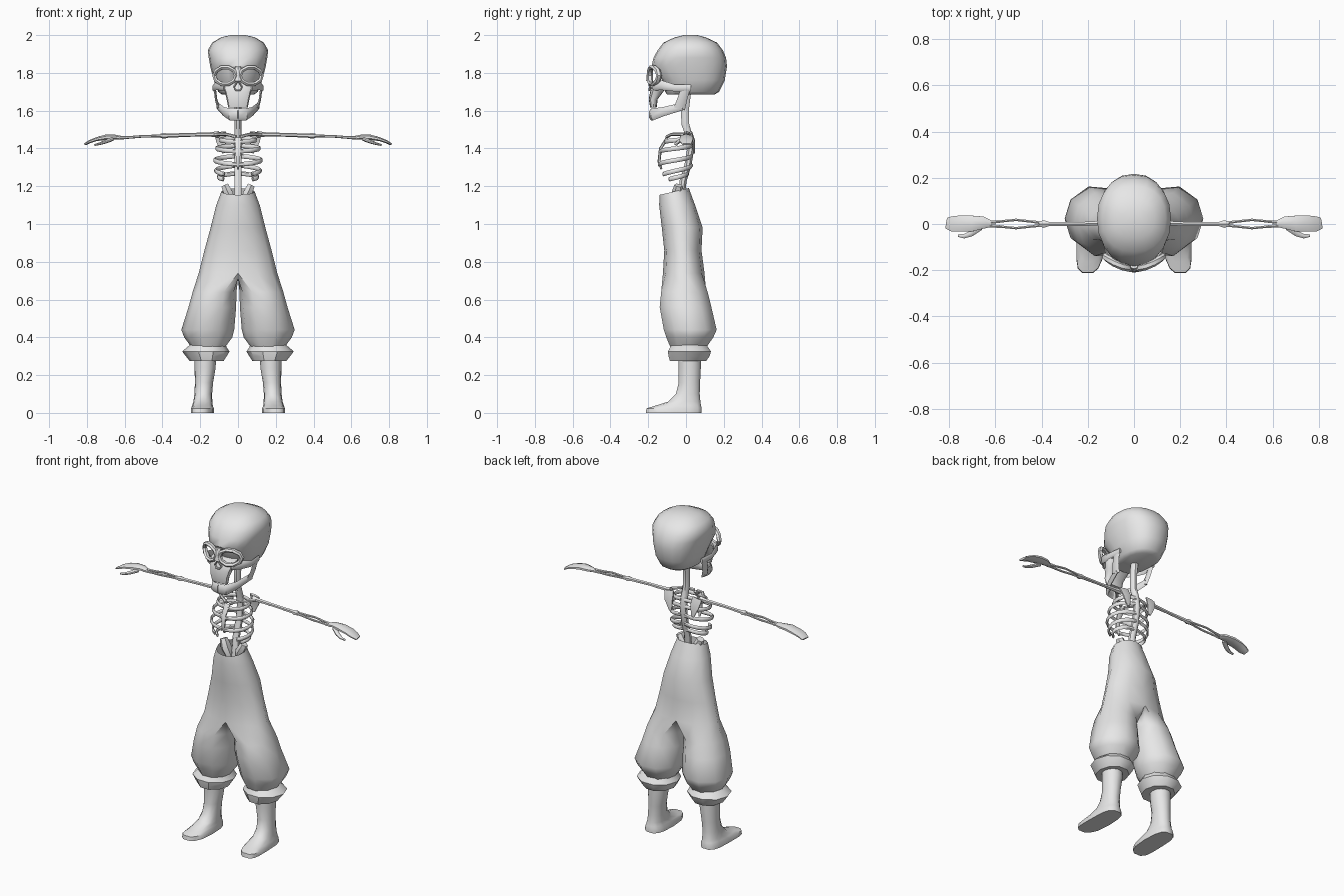
import bpy, bmesh, math
from mathutils import Vector

mat = bpy.data.materials.new("light grey")
mat.diffuse_color = (0.8, 0.8, 0.8, 1)


def finish(name, bm, mirror=False, angle=45):
    bmesh.ops.recalc_face_normals(bm, faces=bm.faces)
    me = bpy.data.meshes.new(name)
    bm.to_mesh(me)
    bm.free()
    me.materials.append(mat)
    ob = bpy.data.objects.new(name, me)
    bpy.context.collection.objects.link(ob)
    if mirror:
        m = ob.modifiers.new("mirror", 'MIRROR')
        m.merge_threshold = 0.0005
    bpy.ops.object.select_all(action='DESELECT')
    ob.select_set(True)
    bpy.context.view_layer.objects.active = ob
    bpy.ops.object.shade_smooth_by_angle(angle=math.radians(angle))
    return ob


def bridge(bm, rings, caps=(True, True), loop=False):
    """Skin a stack of equal point rings."""
    vs = [[bm.verts.new(p) for p in r] for r in rings]
    n = len(vs[0])
    for a, b in zip(vs, vs[1:] + ([vs[0]] if loop else [])):
        for i in range(n):
            j = (i + 1) % n
            bm.faces.new((a[i], a[j], b[j], b[i]))
    if not loop:
        if caps[0]:
            bm.faces.new(vs[0])
        if caps[1]:
            bm.faces.new(vs[-1])
    return vs


def oval(cx, y0, y1, z, rx, n=12, p=2.0):
    """Horizontal superellipse from y0 to y1."""
    out = []
    for i in range(n):
        a = 2 * math.pi * i / n
        c, s = math.cos(a), math.sin(a)
        out.append((cx + rx * math.copysign(abs(c) ** (2 / p), c),
                    (y0 + y1) / 2 + (y1 - y0) / 2 * math.copysign(abs(s) ** (2 / p), s), z))
    return out


def stack(name, rows, n=12, p=2.0, mirror=False, caps=(True, True), angle=45):
    bm = bmesh.new()
    bridge(bm, [oval(*r, n=n, p=p) for r in rows], caps)
    return finish(name, bm, mirror, angle)


def tubes(name, paths, n=6, mirror=True, loop=False):
    """Paths of (x, y, z, half width, half height)."""
    bm = bmesh.new()
    for path in paths:
        pts = [Vector(p[:3]) for p in path]
        d = pts[-1] - pts[0]
        vertical = abs(d.z) > math.hypot(d.x, d.y)
        up = Vector((0, 1, 0)) if vertical or loop else Vector((0, 0, 1))
        rings, k = [], len(pts)
        for i, p in enumerate(pts):
            if loop:
                t = pts[(i + 1) % k] - pts[i - 1]
            else:
                t = pts[min(i + 1, k - 1)] - pts[max(i - 1, 0)]
            t.normalize()
            side = t.cross(up).normalized()
            top = side.cross(t)
            w, h = path[i][3:]
            rings.append([p + side * w * math.cos(2 * math.pi * (j + .5) / n)
                          + top * h * math.sin(2 * math.pi * (j + .5) / n) for j in range(n)])
        bridge(bm, rings, loop=loop)
    return finish(name, bm, mirror)


# Skull
stack("cranium", [
    (0, -.10, .15, 1.685, .085), (0, -.11, .175, 1.70, .105), (0, -.125, .205, 1.76, .128),
    (0, -.182, .217, 1.835, .147), (0, -.172, .212, 1.88, .155), (0, -.150, .195, 1.92, .16),
    (0, -.12, .165, 1.96, .137), (0, -.06, .105, 1.988, .09), (0, -.01, .06, 2.0, .04)],
    n=20, p=2.3)
stack("upper_jaw", [
    (0, -.19, -.155, 1.618, .052), (0, -.197, -.15, 1.66, .06), (0, -.19, -.12, 1.70, .07),
    (0, -.182, -.10, 1.735, .085), (0, -.165, -.09, 1.75, .08)], p=2.8)
rim = []
for i in range(10):
    a = 2 * math.pi * i / 10
    x = .068 + .058 * math.cos(a)
    rim.append((x, -.192 + 3.2 * x * x, 1.785 + .046 * math.sin(a), .012, .016))
tubes("eye_socket_rim", [rim], loop=True)
tubes("nose_bridge", [[(0, -.182, 1.83, .018, .012), (0, -.194, 1.79, .014, .014),
                       (0, -.203, 1.755, .018, .008)]], mirror=False)
tubes("nose_rim", [[(0, -.196, 1.757, .006, .006), (.022, -.19, 1.725, .006, .006),
                    (.01, -.194, 1.708, .006, .006), (-.01, -.194, 1.708, .006, .006),
                    (-.022, -.19, 1.725, .006, .006)]], mirror=False, loop=True)
tubes("cheek_arch", [[(.07, -.172, 1.728, .012, .022), (.115, -.13, 1.735, .009, .026),
                      (.13, -.06, 1.72, .007, .018), (.122, .025, 1.72, .007, .018)]])
tubes("lower_jaw", [
    [(0, -.185, 1.58, .013, .032), (.04, -.178, 1.58, .013, .032),
     (.075, -.12, 1.595, .01, .024), (.105, -.02, 1.622, .009, .02)],
    [(.102, -.035, 1.61, .009, .03), (.116, -.02, 1.66, .007, .026),
     (.124, 0, 1.725, .007, .024)]])

# Spine and rib cage
tubes("spine", [[(0, .005, 1.70, .022, .024), (0, -.005, 1.62, .02, .024),
                 (0, -.004, 1.53, .02, .022), (0, .015, 1.47, .021, .02),
                 (0, .025, 1.40, .021, .02), (0, .01, 1.31, .021, .02),
                 (0, -.015, 1.23, .021, .02), (0, -.03, 1.10, .021, .02)]], n=8, mirror=False)
tubes("breastbone", [[(0, -.10, 1.455, .02, .008), (0, -.135, 1.40, .016, .008),
                      (0, -.143, 1.33, .012, .008), (0, -.13, 1.29, .005, .005)]], mirror=False)
ribs = []
for z, w, front, drop, reach in ((1.455, .085, -.11, .02, 1), (1.415, .105, -.135, .03, 1),
                                 (1.36, .115, -.143, .045, 1), (1.31, .11, -.13, .055, .84),
                                 (1.268, .095, -.10, .04, .78)):
    path, back = [], .03 if z > 1.3 else .01
    for i in range(8):
        t = i / 7 * reach
        a = math.pi * t
        path.append((.01 + w * math.sin(a) ** .8 if t < 1 else .008,
                     (back + front) / 2 + (back - front) / 2 * math.cos(a),
                     z - drop * t, .007, .012))
    ribs.append(path)
tubes("ribs", ribs)
tubes("collar_bone", [[(.01, -.10, 1.462, .01, .009), (.06, -.075, 1.475, .008, .008),
                       (.12, -.005, 1.475, .011, .011)]])
tubes("shoulder_blade", [[(.095, .025, 1.485, .035, .008), (.088, .042, 1.44, .032, .007),
                          (.075, .042, 1.375, .01, .006)]])

# Arms and hands
tubes("upper_arm", [[(.10, .005, 1.475, .018, .018), (.14, .003, 1.474, .012, .012),
                     (.25, 0, 1.472, .009, .01), (.37, 0, 1.468, .011, .011),
                     (.39, 0, 1.467, .019, .015), (.41, 0, 1.467, .012, .012)]])
tubes("forearm", [[(.395, s * .005, 1.467, .008, .009), (.44, s * .01, 1.466, .006, .007),
                   (.51, s * .018, 1.464, .006, .007), (.57, s * .012, 1.459, .006, .007),
                   (.63, s * .007, 1.456, .009, .01)] for s in (-1, 1)])
tubes("hand", [
    [(.615, 0, 1.456, .014, .010), (.65, .006, 1.460, .028, .014), (.70, .002, 1.459, .037, .015),
     (.75, .002, 1.449, .038, .011), (.785, 0, 1.436, .036, .009), (.81, .004, 1.422, .026, .006)],
    [(.665, -.015, 1.45, .014, .011), (.705, -.042, 1.434, .013, .009),
     (.735, -.053, 1.424, .010, .007), (.76, -.05, 1.418, .006, .005)]], n=8)

# Hip bones showing above the waistband
tubes("hip_bone", [[(.03, -.03, 1.10, .02, .03), (.05, -.045, 1.16, .028, .035),
                    (.07, -.04, 1.205, .022, .022)]])

# Baggy trousers: half torso that splits into one leg, then mirrored
bm = bmesh.new()
rings = []
torso = [(1.172, .088, -.14, .015), (1.10, .115, -.142, .048), (.98, .145, -.128, .088),
         (.86, .178, -.115, .082), (.74, .208, -.122, .098)]
for k, (z, rx, y0, y1) in enumerate(torso):
    cy, ry = (y0 + y1) / 2, (y1 - y0) / 2
    r = []
    for i in range(7):
        a = math.radians(-90 + 30 * i)
        y = cy + ry * math.sin(a)
        lift = (.018 * math.sin(a)) if k == 0 else 0
        r.append((max(0, rx * math.cos(a)) if 0 < i < 6 else 0, y, z + lift))
    r += [(0, cy + ry * s, z - (.03 if k == 4 else 0)) for s in (.5, 0, -.5)]
    rings.append(r)
legs = [(.64, .008, .240, -.132, .115), (.56, .010, .262, -.140, .135),
        (.44, .020, .300, -.118, .163), (.40, .030, .285, -.105, .145),
        (.352, .065, .250, -.085, .112)]
angles = [-115, -75, -35, 0, 35, 75, 115, 150, 180, 210]
for z, x0, x1, y0, y1 in legs:
    cx, rx, cy, ry = (x0 + x1) / 2, (x1 - x0) / 2, (y0 + y1) / 2, (y1 - y0) / 2
    rings.append([(cx + rx * math.cos(math.radians(a)),
                   cy + ry * 1.03 * math.sin(math.radians(a)), z) for a in angles])
bridge(bm, rings, caps=(False, False))
inner = [f for f in bm.faces if all(abs(v.co.x) < 1e-6 for v in f.verts)]
bmesh.ops.delete(bm, geom=inner, context='FACES')
finish("trousers", bm, True, 60)

# Gathered cuffs
stack("cuff", [(.158, -.08, .11, .362, .092), (.165, -.088, .122, .348, .105),
               (.170, -.102, .138, .325, .125), (.168, -.098, .13, .30, .108),
               (.166, -.09, .112, .275, .09)], n=10, mirror=True, angle=35)

# Boots
bm = bmesh.new()
boot = [(.174, -.042, .08, .30, .057, 2), (.174, -.042, .08, .24, .056, 2),
        (.180, -.040, .076, .16, .048, 2), (.184, -.055, .074, .10, .047, 2.1),
        (.186, -.095, .078, .06, .050, 2.3), (.188, -.165, .082, .038, .055, 2.6),
        (.188, -.212, .085, .024, .060, 3), (.188, -.215, .085, 0, .061, 3)]
bridge(bm, [oval(*r[:5], n=14, p=r[5]) for r in boot])
# turn the toes slightly outward
for v in bm.verts:
    if v.co.y < -.12:
        v.co.x += .012 * min(1, (-.12 - v.co.y) / .08)
finish("boot", bm, True)
